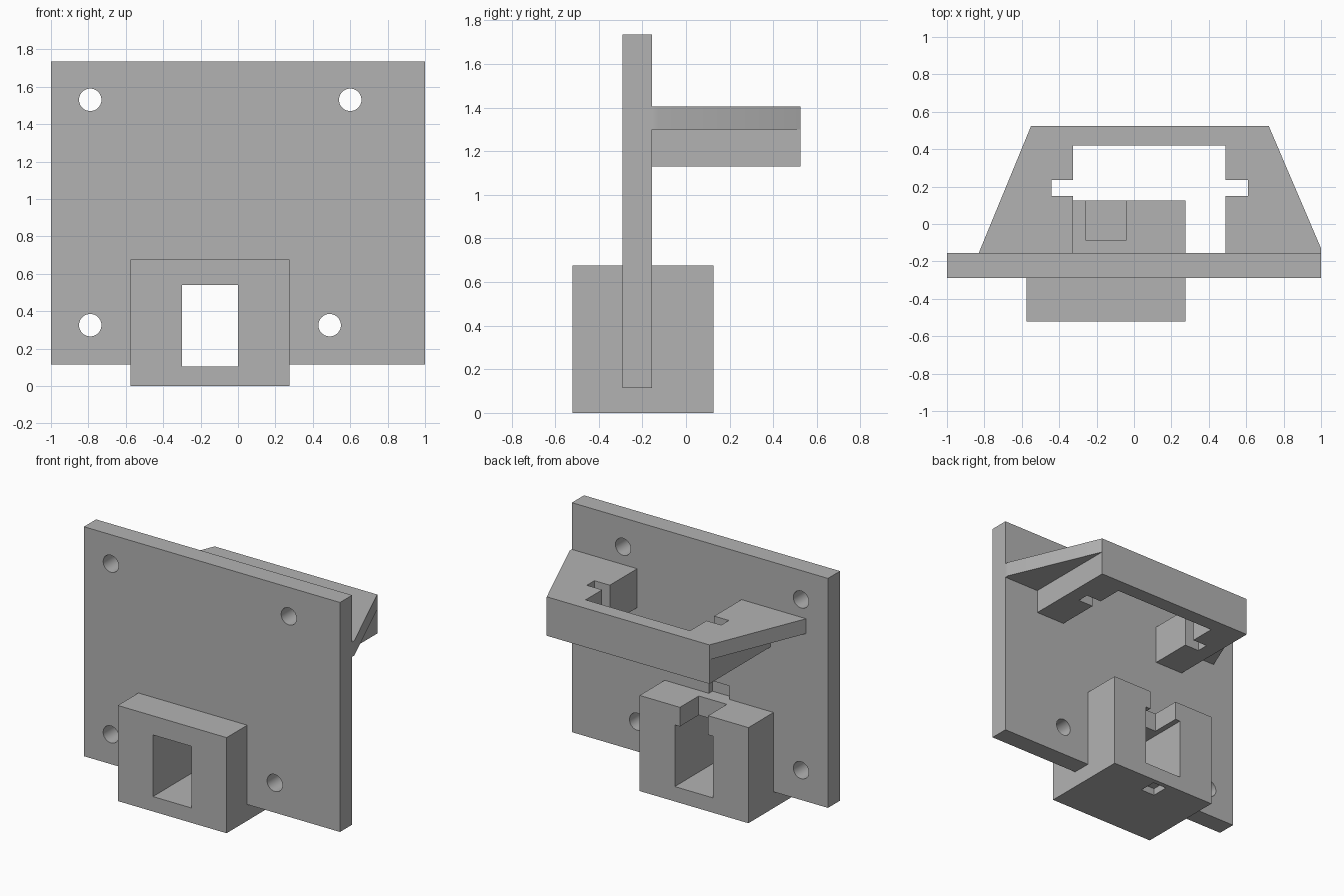
import bpy, bmesh, math

cube = bpy.data.objects.get("Cube")
if cube:
    bpy.data.objects.remove(cube, do_unlink=True)

grey = bpy.data.materials.new("plain_grey")
grey.use_nodes = True
COLOUR = (0.45, 0.45, 0.45, 1)
grey.diffuse_color = COLOUR
grey.node_tree.nodes["Principled BSDF"].inputs["Base Color"].default_value = COLOUR


def prism(name, outline, z0, z1):
    """Extrude a plan outline from z0 up to z1."""
    bm = bmesh.new()
    face = bm.faces.new([bm.verts.new((x, y, z0)) for x, y in outline])
    top = bmesh.ops.extrude_face_region(bm, geom=[face])["geom"]
    for v in top:
        if isinstance(v, bmesh.types.BMVert):
            v.co.z = z1
    bmesh.ops.recalc_face_normals(bm, faces=bm.faces)
    mesh = bpy.data.meshes.new(name)
    bm.to_mesh(mesh)
    bm.free()
    mesh.materials.append(grey)
    obj = bpy.data.objects.new(name, mesh)
    bpy.context.collection.objects.link(obj)
    return obj


def block(name, x0, x1, y0, y1, z0, z1):
    return prism(name, [(x0, y0), (x1, y0), (x1, y1), (x0, y1)], z0, z1)


def drill(x, z):
    """Round cutter running front to back."""
    bpy.ops.mesh.primitive_cylinder_add(
        vertices=48, radius=0.06, depth=1, location=(x, -0.22, z),
        rotation=(math.pi / 2, 0, 0))
    obj = bpy.context.object
    obj.name = "hole_cutter"
    obj.data.materials.append(grey)
    return obj


def combine(obj, others, operation="DIFFERENCE"):
    """Apply booleans one by one, then remove the helpers."""
    for other in others:
        other.hide_render = True
        mod = obj.modifiers.new("cut", "BOOLEAN")
        mod.operation = operation
        mod.solver = "EXACT"
        mod.object = other
        bpy.context.view_layer.objects.active = obj
        bpy.ops.object.modifier_apply(modifier=mod.name)
        bpy.data.objects.remove(other, do_unlink=True)


# Mounting plate fused with the socket block
BACK = -0.155
plate = block("mounting_plate", -1, 1, -0.29, BACK, 0.115, 1.735)
socket = block("socket_block", -0.575, 0.275, -0.52, 0.125, 0, 0.675)
combine(plate, [socket], "UNION")

# Screw holes, tunnel, rear slot, bottom pocket and shallow pocket above the block
cutters = [drill(x, z) for x, z in
           [(-0.79, 1.53), (0.6, 1.53), (-0.79, 0.325), (0.49, 0.325)]]
cutters += [
    block("tunnel_cutter", -0.3, 0, -1, 1, 0.105, 0.54),
    block("slot_cutter", -0.26, -0.04, -0.085, 1, 0.4, 1),
    block("bottom_pocket_cutter", -0.205, -0.095, -0.035, 0.09, -0.1, 0.05),
    block("back_pocket_cutter", -0.23, -0.07, BACK - 0.04, BACK + 0.03, 0.675, 0.77),
]
combine(plate, cutters)

# Rear bracket: rectangular lower body with tapered wings on top
REAR = 0.525
bracket = block("bracket", -0.55, 0.72, BACK, REAR, 1.13, 1.405)
wings = prism("bracket_wings",
              [(-0.83, BACK), (1, BACK), (1, -0.13), (0.72, REAR), (-0.55, REAR)],
              1.3, 1.405)
combine(bracket, [wings], "UNION")
combine(bracket, [
    block("opening_cutter", -0.325, 0.49, -1, 0.42, 1, 1.6),
    block("notch_cutter", -0.44, 0.61, 0.15, 0.235, 1, 1.6),
])

# Smooth hole walls, sharp edges elsewhere
for obj in (plate, bracket):
    bpy.ops.object.select_all(action="DESELECT")
    obj.select_set(True)
    bpy.context.view_layer.objects.active = obj
    bpy.ops.object.shade_smooth_by_angle(angle=math.radians(30))
